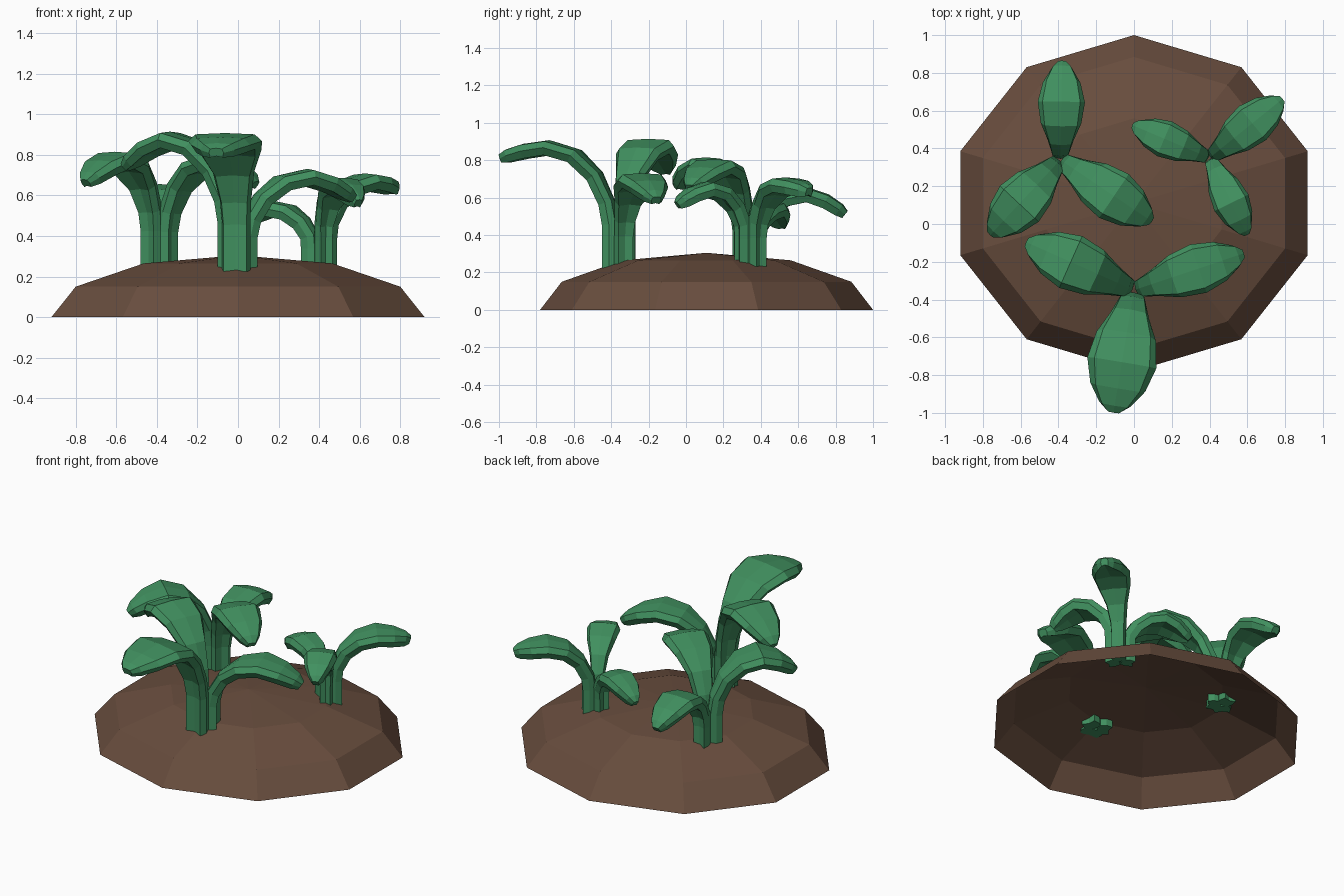
import bpy
import bmesh
from math import sin, cos, pi, radians
from mathutils import Vector

if "Cube" in bpy.data.objects:
    bpy.data.objects.remove(bpy.data.objects["Cube"], do_unlink=True)


def make_material(name, color):
    mat = bpy.data.materials.new(name)
    mat.use_nodes = True
    mat.diffuse_color = color
    mat.node_tree.nodes["Principled BSDF"].inputs["Base Color"].default_value = color
    return mat


def finish(name, bm, mat):
    mesh = bpy.data.meshes.new(name)
    bm.to_mesh(mesh)
    bm.free()
    mesh.materials.append(mat)
    obj = bpy.data.objects.new(name, mesh)
    bpy.context.collection.objects.link(obj)
    return obj


def bridge(bm, a, b):
    n = len(a)
    for i in range(n):
        j = (i + 1) % n
        bm.faces.new((a[i], a[j], b[j], b[i]))


soil = make_material("soil brown", (0.14, 0.075, 0.048, 1))
leaf_green = make_material("leaf green", (0.052, 0.28, 0.115, 1))

# Soil mound: ten-sided open dome
SIDES, CENTER_Y = 10, 0.11
bm = bmesh.new()
rings = []
for scale, z in ((1, 0), (0.87, 0.15), (0.505, 0.265)):
    ring = []
    for i in range(SIDES):
        a = pi / 2 + 2 * pi * i / SIDES
        ring.append(bm.verts.new((0.967 * scale * cos(a), CENTER_Y + 0.89 * scale * sin(a), z)))
    rings.append(ring)
for low, high in zip(rings, rings[1:]):
    bridge(bm, low, high)
apex = bm.verts.new((0, CENTER_Y, 0.305))
for i in range(SIDES):
    bm.faces.new((rings[-1][i], rings[-1][(i + 1) % SIDES], apex))
finish("soil_mound", bm, soil)

# Leaf stations: reach, height, width, thickness (all as fractions)
STATIONS = (
    (0.08, 0.0, 0.38, 1), (0.08, 0.36, 0.38, 1), (0.11, 0.54, 0.42, 1),
    (0.21, 0.76, 0.56, 1), (0.38, 0.93, 0.86, 1), (0.6, 1, 1, 1),
    (0.8, 1, 0.8, 1), (0.94, 1, 0.46, 0.9), (1, 1, 0.2, 0.6),
)
# Leaf cross-section: ridge, rounded rims and a cupped underside
SECTION = ((0, 0.5), (0.8, 0.42), (1, 0), (0.82, -0.5),
           (0, -0.36), (-0.82, -0.5), (-1, 0), (-0.8, 0.42))
BASE_Z, THICK = 0.225, 0.08


def make_leaf(name, base, angle, length, half_width, peak, droop):
    a = radians(angle)
    out = Vector((cos(a), sin(a), 0))
    side = Vector((-sin(a), cos(a), 0))
    up = Vector((0, 0, 1))
    origin = Vector((base[0], base[1], BASE_Z))
    rise = peak - THICK / 2 - BASE_Z
    path = []
    for reach, height, _, _ in STATIONS:
        drop = droop * (max(0, reach - 0.5) / 0.5) ** 2
        path.append(origin + out * max(0.045, reach * length) + up * (height * rise - drop))
    bm = bmesh.new()
    rings = []
    for i, (p, station) in enumerate(zip(path, STATIONS)):
        tangent = (path[min(i + 1, len(path) - 1)] - path[max(i - 1, 0)]).normalized()
        normal = tangent.cross(side)
        if normal.dot(up - out) < 0:
            normal.negate()
        w, t = half_width * station[2], THICK * station[3]
        rings.append([bm.verts.new(p + side * (u * w) + normal * (v * t)) for u, v in SECTION])
    for r0, r1 in zip(rings, rings[1:]):
        bridge(bm, r0, r1)
    bm.faces.new(rings[0])
    bm.faces.new(rings[-1])
    bmesh.ops.recalc_face_normals(bm, faces=bm.faces)
    finish(name, bm, leaf_green)


# Sprouts: base, then each leaf's angle, length, half width, peak height, droop
SPROUTS = {
    "front_sprout": ((0, -0.35), (
        (260.5, 0.65, 0.185, 0.91, 0.06),
        (18.5, 0.6, 0.135, 0.735, 0.11),
        (156, 0.61, 0.15, 0.92, 0.14))),
    "back_left_sprout": ((0.4, 0.35), (
        (39, 0.49, 0.115, 0.71, 0.04),
        (157, 0.43, 0.1, 0.58, 0.09),
        (296, 0.44, 0.1, 0.69, 0.09))),
    "back_right_sprout": ((-0.39, 0.34), (
        (89, 0.51, 0.125, 0.66, 0.11),
        (326, 0.57, 0.14, 0.81, 0.12),
        (227, 0.53, 0.14, 0.82, 0.12))),
}
for sprout, (base, leaves) in SPROUTS.items():
    for n, leaf in enumerate(leaves, 1):
        make_leaf(f"{sprout}_leaf_{n}", base, *leaf)
